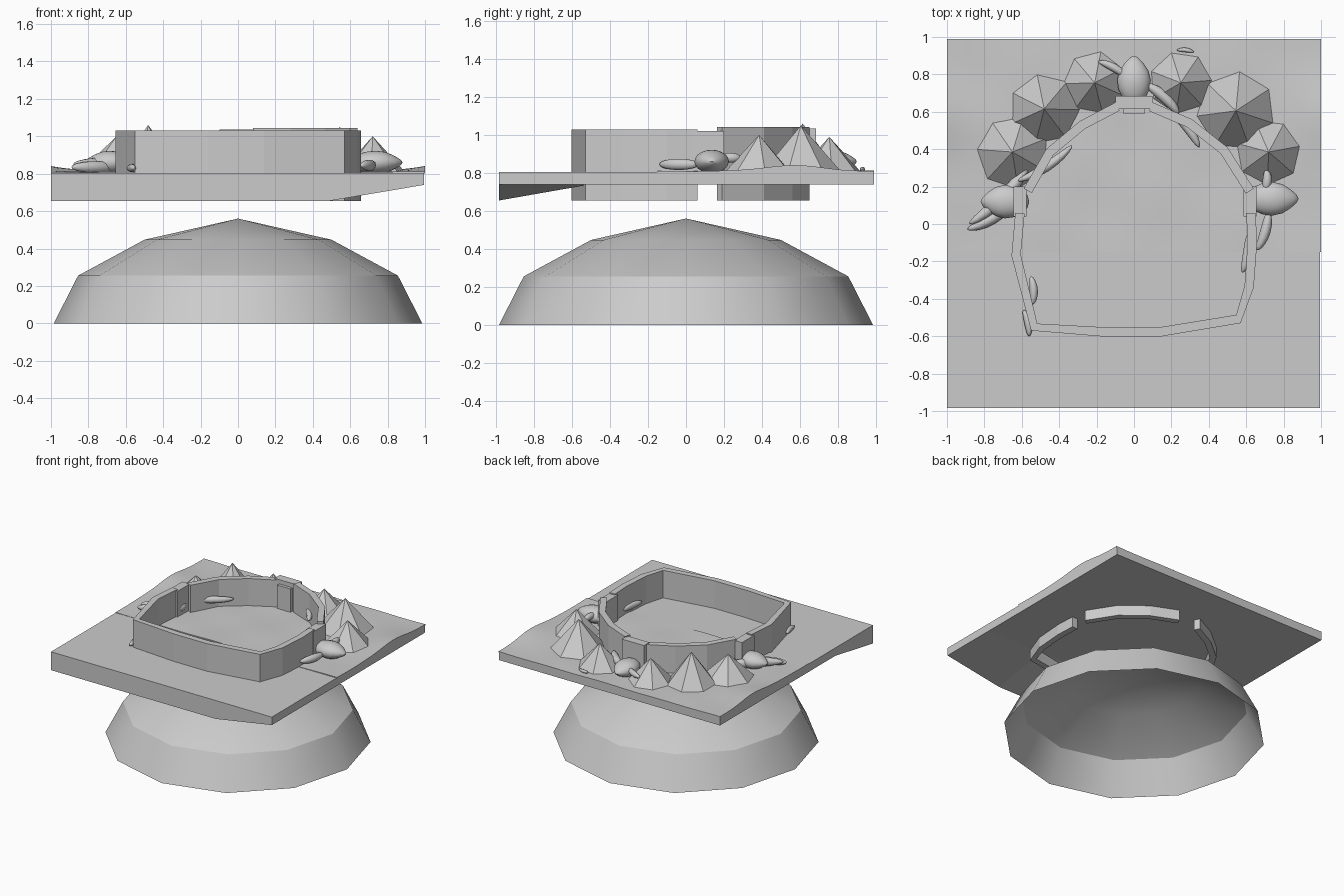
import bpy, bmesh, math
from mathutils import Vector, Matrix

cube = bpy.data.objects.get("Cube")
if cube:
    bpy.data.objects.remove(cube)

# One plain material for everything
stone = bpy.data.materials.new("stone grey")
stone.use_nodes = True
GREY = (0.6, 0.6, 0.6, 1)
stone.diffuse_color = GREY
stone.node_tree.nodes["Principled BSDF"].inputs["Base Color"].default_value = GREY


def finish(name, bm, smooth=None):
    bmesh.ops.recalc_face_normals(bm, faces=bm.faces)
    mesh = bpy.data.meshes.new(name)
    bm.to_mesh(mesh)
    bm.free()
    mesh.materials.append(stone)
    ob = bpy.data.objects.new(name, mesh)
    bpy.context.collection.objects.link(ob)
    if smooth:
        bpy.ops.object.select_all(action='DESELECT')
        bpy.context.view_layer.objects.active = ob
        ob.select_set(True)
        bpy.ops.object.shade_smooth_by_angle(angle=math.radians(smooth))
    return ob


def loft(bm, rings, closed=True, caps=True):
    rows = [[bm.verts.new(p) for p in ring] for ring in rings]
    for a, b in zip(rows, rows[1:]):
        n = len(a)
        for i in range(n if closed else n - 1):
            j = (i + 1) % n
            bm.faces.new((a[i], a[j], b[j], b[i]))
    if caps:
        bm.faces.new(rows[0])
        bm.faces.new(rows[-1])
    return rows


# Open faceted dome below the plate
bm = bmesh.new()
SIDES = 12
rings = [[(r * math.cos(math.tau * k / SIDES), r * math.sin(math.tau * k / SIDES), z)
          for k in range(SIDES)] for r, z in ((0.985, 0), (0.855, 0.255), (0.5, 0.447))]
rows = loft(bm, rings, caps=False)
apex = bm.verts.new((0, 0, 0.56))
for k in range(SIDES):
    bm.faces.new((rows[-1][k], rows[-1][(k + 1) % SIDES], apex))
finish("base_dome", bm, 33)

# Square plate with its front lower edge pulled down
bm = bmesh.new()
sections = [[(x, -0.985, 0.805), (x, 0.99, 0.805), (x, 0.99, 0.74), (x, -0.5, 0.74), (x, -0.985, low)]
            for x, low in ((-1, 0.655), (0.49, 0.655), (0.995, 0.74))]
loft(bm, sections)
finish("ground_plate", bm)

# Gently uneven soil over the back half
bm = bmesh.new()
NX, NY = 40, 24


def soil(i, j):
    x = -1 + 2 * i / NX
    y = -0.15 + 1.14 * j / NY
    ridge = 0.032 * math.exp(-((y - 0.55) / 0.22) ** 2) * abs(x) ** 6
    ripple = 0.003 * math.sin(9 * x + 4 * y) * math.sin(11 * y - 3 * x)
    return (x, y, 0.809 + ridge + ripple)


loft(bm, [[soil(i, j) for i in range(NX + 1)] for j in range(NY + 1)], closed=False, caps=False)
rim = [e for e in bm.edges if e.is_boundary]
skirt = bmesh.ops.extrude_edge_only(bm, edges=rim)
for v in skirt["geom"]:
    if isinstance(v, bmesh.types.BMVert):
        v.co.z = 0.8
finish("uneven_soil", bm, 40)


# Walls follow a path and are thickened inwards
def wall(name, path, low, high, thick=0.05):
    pts = [Vector(p) for p in path]
    rings = []
    for i, p in enumerate(pts):
        before = pts[max(i - 1, 0)]
        after = pts[min(i + 1, len(pts) - 1)]
        t = (after - before).normalized()
        n = Vector((-t.y, t.x))
        if n.dot(p) > 0:
            n = -n
        q = p + n * thick
        rings.append([(p.x, p.y, low), (p.x, p.y, high), (q.x, q.y, high), (q.x, q.y, low)])
    bm = bmesh.new()
    loft(bm, rings)
    return finish(name, bm)


wall("front_wall", [(-0.635, 0.06), (-0.655, -0.17), (-0.55, -0.57), (-0.16, -0.602), (0.14, -0.602),
                    (0.57, -0.53), (0.64, -0.34), (0.658, -0.1), (0.65, 0.06)], 0.655, 1.03)
wall("back_right_wall", [(0.64, 0.19), (0.5, 0.41), (0.31, 0.56), (0.1, 0.65)], 0.655, 1.043)
wall("back_left_wall", [(-0.59, 0.19), (-0.47, 0.4), (-0.29, 0.55), (-0.1, 0.65)], 0.655, 1.03)
wall("left_gate", [(0.655, 0.04), (0.655, 0.2)], 0.8, 1.02, 0.07)
wall("right_gate", [(-0.645, 0.04), (-0.645, 0.2)], 0.8, 1.02, 0.07)
wall("back_gate", [(0.1, 0.685), (-0.1, 0.685)], 0.8, 1.035, 0.07)
wall("back_gate_sill", [(0.06, 0.62), (-0.06, 0.62)], 0.8, 1.0, 0.03)

# Seven-sided peaks behind the wall
peaks = [(-0.65, 0.385, 0.205, 1.0), (-0.48, 0.615, 0.195, 1.06), (-0.21, 0.755, 0.175, 0.99),
         (0.25, 0.755, 0.175, 0.99), (0.545, 0.605, 0.22, 1.05), (0.72, 0.385, 0.185, 1.0)]
for n, (x, y, r, top) in enumerate(peaks):
    bm = bmesh.new()
    bmesh.ops.create_cone(bm, cap_ends=True, segments=7, radius1=r, radius2=0, depth=top - 0.8,
                          matrix=Matrix.Translation((x, y, (top + 0.8) / 2))
                          @ Matrix.Rotation(0.6 + n * 0.5, 4, 'Z'))
    finish(f"peak_{n + 1}", bm)


# Tapered rocks outside each gate, pointing outwards
def rock(name, x, y, angle, length):
    bm = bmesh.new()
    bmesh.ops.create_uvsphere(bm, u_segments=16, v_segments=10, radius=1)
    for v in bm.verts:
        slim = 1 - 0.45 * max(v.co.x, 0) ** 2
        v.co = Vector((v.co.x * length, v.co.y * 0.09 * slim, v.co.z * 0.062 * slim))
    bm.transform(Matrix.Translation((x, y, 0.86)) @ Matrix.Rotation(angle, 4, 'Z'))
    finish(name, bm, 50)


rock("left_rock", 0.74, 0.135, 0, 0.14)
rock("right_rock", -0.69, 0.12, math.pi, 0.13)
rock("back_rock", 0, 0.77, math.pi / 2, 0.13)


# Slender curved logs scattered round the wall
def log(name, start, end, z, width):
    a, b = Vector((*start, z)), Vector((*end, z))
    d = b - a
    bm = bmesh.new()
    bmesh.ops.create_uvsphere(bm, u_segments=10, v_segments=10, radius=1,
                              matrix=Matrix.Rotation(math.pi / 2, 4, 'Y'))
    for v in bm.verts:
        bend = 0.06 * d.length * (1 - v.co.x ** 2)
        v.co = Vector((v.co.x * d.length / 2, v.co.y * width + bend, v.co.z * width * 1.1))
    bm.transform(Matrix.Translation((a + b) / 2) @ Matrix.Rotation(math.atan2(d.y, d.x), 4, 'Z'))
    finish(name, bm, 50)


logs = [((-0.33, 0.42), (-0.62, 0.23), 0.88, 0.025), ((-0.56, 0.32), (-0.88, 0.0), 0.85, 0.035),
        ((-0.64, 0.12), (-0.89, -0.03), 0.835, 0.03), ((-0.55, -0.28), (-0.54, -0.43), 0.84, 0.022),
        ((-0.59, -0.46), (-0.56, -0.6), 0.83, 0.02), ((0.71, 0.29), (0.7, 0.17), 0.88, 0.025),
        ((0.72, 0.07), (0.66, -0.14), 0.845, 0.028), ((0.61, -0.06), (0.58, -0.26), 0.85, 0.025),
        ((-0.19, 0.87), (-0.03, 0.78), 0.87, 0.022), ((0.06, 0.75), (0.24, 0.59), 0.86, 0.03),
        ((0.2, 0.6), (0.35, 0.41), 0.89, 0.025), ((0.23, 0.93), (0.32, 0.92), 0.82, 0.012)]
for n, spec in enumerate(logs):
    log(f"log_{n + 1}", *spec)
